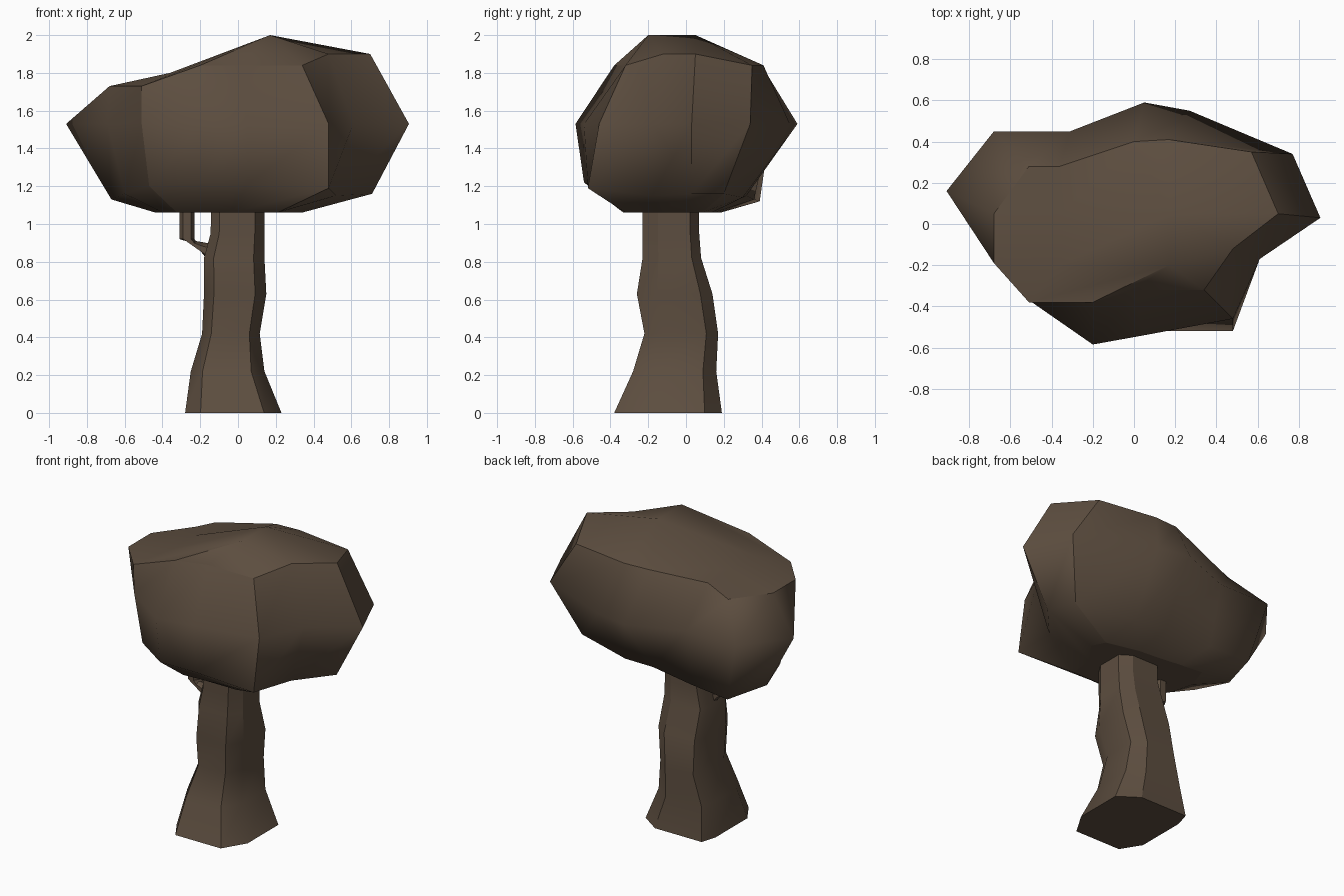
import bpy, bmesh, math
from mathutils import Vector

if "Cube" in bpy.data.objects:
    bpy.data.objects.remove(bpy.data.objects["Cube"])

bark = bpy.data.materials.new("bark_brown")
bark.diffuse_color = (0.108, 0.075, 0.05, 1)
bark.use_nodes = True
bark.node_tree.nodes["Principled BSDF"].inputs["Base Color"].default_value = bark.diffuse_color


def loft(name, rings, angle, sharp_rows=(), sharp_cols=(), ridge=None):
    """Skin a stack of rings; the top closes flat or onto a small set of ridge peaks."""
    bm = bmesh.new()
    rows = [[bm.verts.new(p) for p in r] for r in rings]
    n = len(rows[0])
    for a, b in zip(rows, rows[1:]):
        for i in range(n):
            j = (i + 1) % n
            bm.faces.new((a[i], a[j], b[j], b[i]))
    bm.faces.new(rows[0][::-1])
    rim = rows[-1]
    if ridge:
        peaks = {p: bm.verts.new(p) for p in dict.fromkeys(ridge)}
        for i in range(n):
            j = (i + 1) % n
            a, b = peaks[ridge[i]], peaks[ridge[j]]
            bm.faces.new((rim[i], rim[j], b) if a is b else (rim[i], rim[j], b, a))
        bm.faces.new(list(peaks.values()))
    else:
        bm.faces.new(rim)
    bmesh.ops.recalc_face_normals(bm, faces=bm.faces)
    # Crisp creases along chosen rings and columns
    for k in sharp_rows:
        for i in range(n):
            bm.edges.get((rows[k][i], rows[k][(i + 1) % n])).smooth = False
    for c in sharp_cols:
        for a, b in zip(rows, rows[1:]):
            bm.edges.get((a[c], b[c])).smooth = False
    me = bpy.data.meshes.new(name)
    bm.to_mesh(me)
    bm.free()
    ob = bpy.data.objects.new(name, me)
    bpy.context.collection.objects.link(ob)
    me.materials.append(bark)
    bpy.ops.object.select_all(action='DESELECT')
    ob.select_set(True)
    bpy.context.view_layer.objects.active = ob
    bpy.ops.object.shade_smooth_by_angle(angle=math.radians(angle), keep_sharp_edges=True)


# Trunk: chamfered-square section fitted to the extents at each height
section = [(.16, 0), (.82, 0), (1, .27), (1, .84), (.74, 1), (.06, 1), (0, .82), (0, .23)]
levels = [  # z, x min, x max, y min, y max
    (0, -.28, .23, -.38, .19), (.22, -.25, .14, -.28, .16),
    (.42, -.19, .115, -.22, .17), (.63, -.18, .15, -.26, .14),
    (.82, -.18, .14, -.23, .08), (.95, -.145, .14, -.23, .07),
    (1.2, -.14, .14, -.23, .07)]
loft("trunk", [[(x0 + u * (x1 - x0), y0 + v * (y1 - y0), z) for u, v in section]
               for z, x0, x1, y0, y1 in levels], 30)

# Branch: bent stub that rises into the canopy
path = [((-.08, -.08, .83), (.03, 0, -.06)), ((-.18, -.08, .86), (.015, 0, -.045)),
        ((-.27, -.08, .92), (.04, 0, 0)), ((-.27, -.08, 1.2), (.04, 0, 0))]
branch = []
for centre, across in path:
    c, u, w = Vector(centre), Vector(across), Vector((0, .04, 0))
    branch.append([c + u * math.cos(math.tau * k / 6) + w * math.sin(math.tau * k / 6)
                   for k in range(6)])
loft("branch", branch, 30)

# Canopy: irregular rings, anticlockwise from the right-hand side
upper = [(.70, .05, 1.90), (.57, .35, 1.84), (.17, .41, 1.84), (0, .40, 1.84),
         (-.36, .28, 1.80), (-.51, .28, 1.73), (-.68, .05, 1.73), (-.68, -.19, 1.73),
         (-.51, -.38, 1.73), (-.2, -.38, 1.84), (0, -.32, 1.84), (.34, -.32, 1.84),
         (.48, -.12, 1.90)]
middle = [(.905, .03), (.77, .34), (.27, .55), (.05, .59), (-.31, .45), (-.68, .45),
          (-.91, .16), (-.69, -.14), (-.51, -.37), (-.2, -.585), (.05, -.54),
          (.48, -.46), (.61, -.17)]
lower = [(.71, .03, 1.16), (.63, .20, 1.16), (.24, .30, 1.14), (.02, .32, 1.15),
         (-.3, .36, 1.13), (-.58, .39, 1.12), (-.67, .1, 1.13), (-.6, -.14, 1.16),
         (-.47, -.34, 1.2), (-.2, -.54, 1.22), (.05, -.52, 1.21), (.48, -.52, 1.19),
         (.52, -.18, 1.15)]
bottom = [(.56 * x - .06, .52 * y - (.05 if y < 0 else .02), 1.06) for x, y, z in lower]

# Top: a low shelf on the left stepping up to the summit
back_shelf, front_shelf = (-.36, .05, 1.80), (-.36, -.2, 1.80)
back_peak, front_peak = (.17, .05, 2), (.17, -.2, 2)
ridge = [back_peak] * 4 + [back_shelf] * 3 + [front_shelf] * 2 + [front_peak] * 4
loft("canopy", [bottom, lower, [(x, y, 1.53) for x, y in middle], upper],
     65, sharp_rows=(0, 3), sharp_cols=(1, 8, 11), ridge=ridge)
